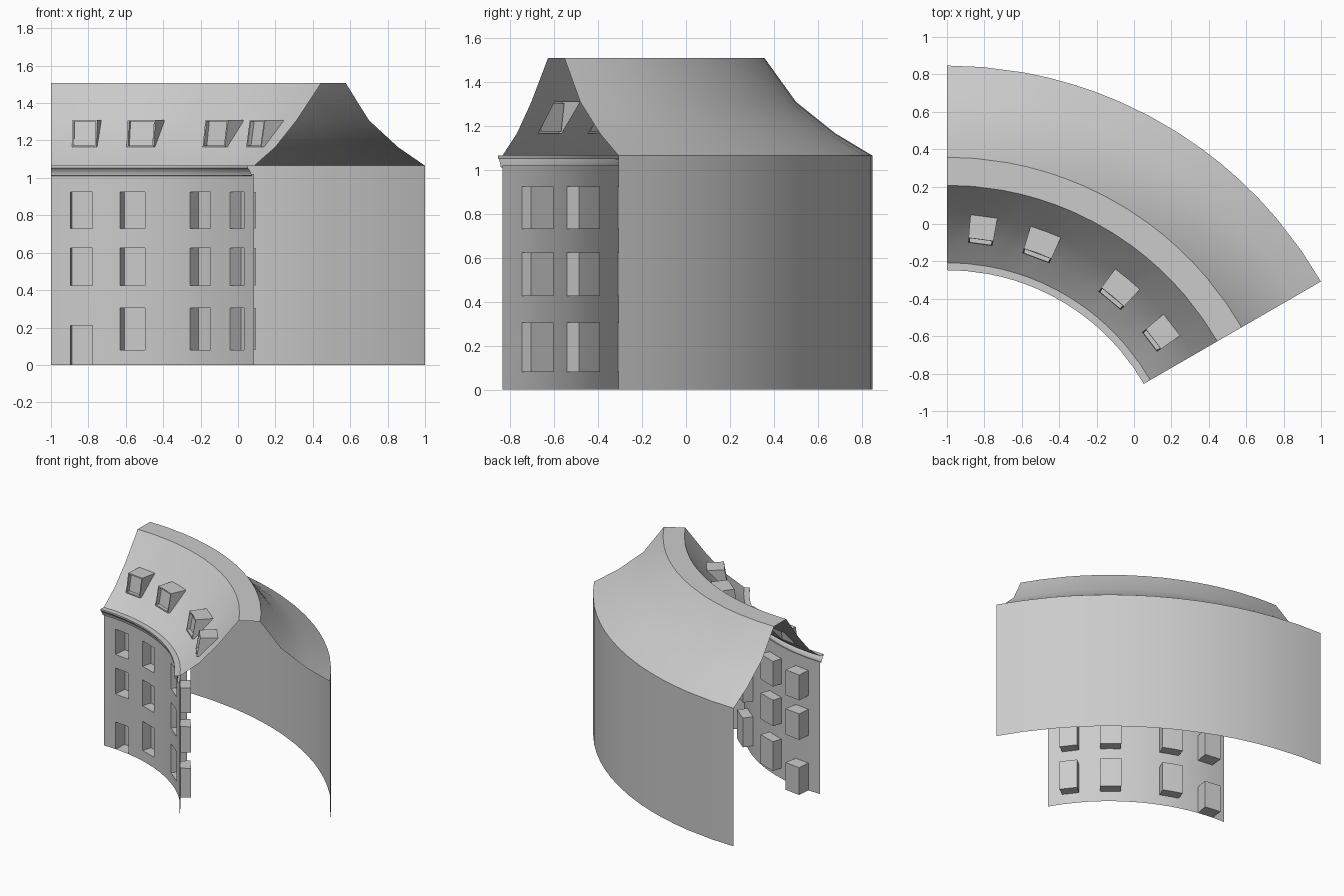
import bpy, bmesh
from math import sin, cos, radians

if "Cube" in bpy.data.objects:
    bpy.data.objects.remove(bpy.data.objects["Cube"])

# Everything is laid out in polar form around the centre of the curved street front
CX, CY = -1.0, -1.462
SPAN = 60.0
R_WALL, R_BACK, EAVE = 1.255, 2.309, 1.065
COLUMNS = [(7.5, 2.75), (20.4, 3.25), (39.6, 3.25), (52.5, 2.75)]   # centre, half width in degrees
ROWS = [(0.08, 0.305), (0.425, 0.625), (0.73, 0.925)]
DOOR = (0.0, 0.21)
BAYS = [(c - h, c + h) for c, h in COLUMNS]


def point(a, rz):
    a = radians(a)
    return (CX + rz[0] * sin(a), CY + rz[0] * cos(a), rz[1])


def subdivide(stops, step=4.0):
    stops = sorted(set(stops))
    out = [stops[0]]
    for a, b in zip(stops, stops[1:]):
        n = max(1, round((b - a) / step))
        out += [a + (b - a) * i / n for i in range(1, n + 1)]
    return out


def face(bm, pts):
    bm.faces.new([bm.verts.new(p) for p in pts])


def sheet(bm, profile, angles, skip=lambda a, i: False):
    """Sweep a (radius, height) profile through the angles, leaving out skipped cells."""
    for a0, a1 in zip(angles, angles[1:]):
        for i in range(len(profile) - 1):
            if not skip((a0 + a1) / 2, i):
                p, q = profile[i], profile[i + 1]
                face(bm, [point(a0, p), point(a1, p), point(a1, q), point(a0, q)])


def sides(bm, profile, a0, a1):
    face(bm, [point(a0, p) for p in profile])
    face(bm, [point(a1, p) for p in reversed(profile)])


def pocket(bm, low, high, depth, a0, a1):
    """Recess going outward from an opening between two profile points."""
    prof = [low, (low[0] + depth, low[1]), (high[0] + depth, high[1]), high]
    sheet(bm, prof, subdivide([a0, a1]))
    sides(bm, prof, a0, a1)


def finish(bm, name):
    bmesh.ops.remove_doubles(bm, verts=bm.verts, dist=0.0002)
    me = bpy.data.meshes.new(name)
    bm.to_mesh(me)
    bm.free()
    ob = bpy.data.objects.new(name, me)
    bpy.context.collection.objects.link(ob)
    bpy.ops.object.select_all(action='DESELECT')
    ob.select_set(True)
    bpy.context.view_layer.objects.active = ob
    bpy.ops.object.shade_smooth_by_angle(angle=radians(32))


ANGLES = subdivide([0, SPAN] + [a for bay in BAYS for a in bay])


def bay_of(a):
    return next((i for i, (a0, a1) in enumerate(BAYS) if a0 < a < a1), None)


# Front wall with window and door recesses
openings = [[DOOR] + ROWS[1:]] + [ROWS] * 3
heights = sorted({0.0, 1.02, *DOOR, *[z for row in ROWS for z in row]})


def wall_hole(a, i):
    b = bay_of(a)
    z = (heights[i] + heights[i + 1]) / 2
    return b is not None and any(lo < z < hi for lo, hi in openings[b])


bm = bmesh.new()
sheet(bm, [(R_WALL, z) for z in heights], ANGLES, wall_hole)
for b, (a0, a1) in enumerate(BAYS):
    for lo, hi in openings[b]:
        pocket(bm, (R_WALL, lo), (R_WALL, hi), 0.1 if b == 0 else 0.075, a0, a1)
finish(bm, "front_wall")

# Cornice under the eave
bm = bmesh.new()
sheet(bm, [(1.255, 1.01), (1.238, 1.012), (1.236, 1.025), (1.222, 1.048), (1.215, 1.052),
           (1.215, EAVE), (1.257, EAVE)], ANGLES)
finish(bm, "cornice")

# Back wall
bm = bmesh.new()
sheet(bm, [(R_BACK, EAVE), (R_BACK, 0)], ANGLES)
finish(bm, "back_wall")

# Bell-shaped roof with openings behind the dormers
roof = [(1.255, EAVE), (1.386, 1.165), (1.517, 1.308), (1.669, 1.508), (1.819, 1.508),
        (1.963, 1.308), (2.142, 1.165), (R_BACK, EAVE)]
bm = bmesh.new()
sheet(bm, roof, ANGLES, lambda a, i: i == 1 and bay_of(a) is not None)
finish(bm, "roof")

# Dormers: flat top, side cheeks and a framed, recessed, slightly leaning front
low, high = (1.368, 1.165), (1.393, 1.31)


def along(t):
    return tuple(p + (q - p) * t for p, q in zip(low, high))


for n, (a0, a1) in enumerate(BAYS):
    bm = bmesh.new()
    sheet(bm, [roof[1], low], subdivide([a0, a1]))
    sheet(bm, [high, roof[2]], subdivide([a0, a1]))
    sides(bm, [roof[1], low, high, roof[2]], a0, a1)
    rim = [a0, a0 + 0.35, a1 - 0.35, a1]
    front = [low, along(0.06), along(0.94), high]
    sheet(bm, front, rim, lambda a, i: i == 1 and rim[1] < a < rim[2])
    pocket(bm, front[1], front[2], 0.025, rim[1], rim[2])
    finish(bm, f"dormer_{n + 1}")
